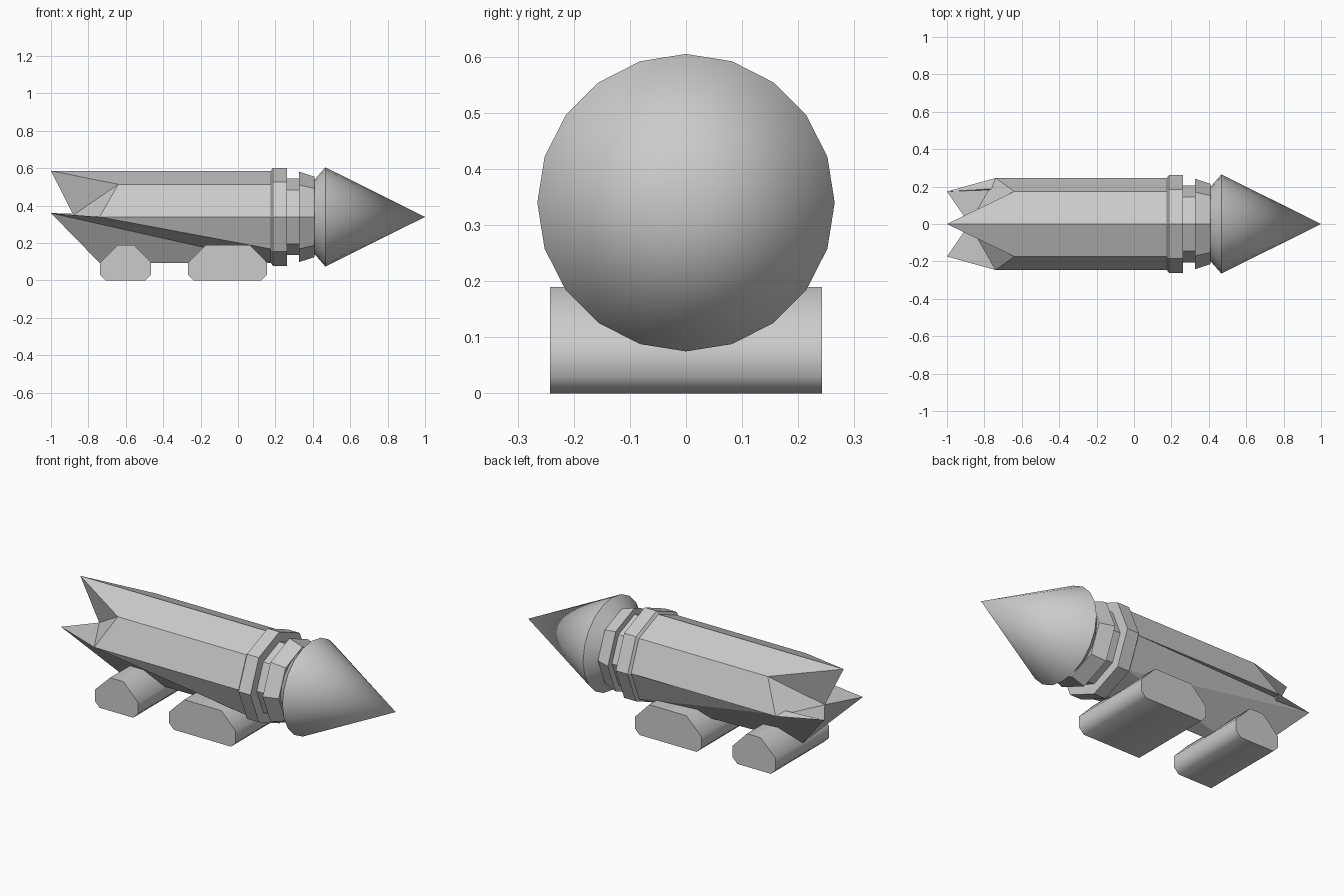
import bpy
import bmesh
from math import sin, cos, radians, tau

if "Cube" in bpy.data.objects:
    bpy.data.objects.remove(bpy.data.objects["Cube"])

AXIS_Z = 0.34


def finish(name, verts, faces, smooth_angle=None):
    mesh = bpy.data.meshes.new(name)
    mesh.from_pydata(verts, [], faces)
    bm = bmesh.new()
    bm.from_mesh(mesh)
    bmesh.ops.recalc_face_normals(bm, faces=bm.faces)
    bm.to_mesh(mesh)
    bm.free()
    if smooth_angle:
        mesh.shade_smooth()
        mesh.set_sharp_from_angle(angle=radians(smooth_angle))
    obj = bpy.data.objects.new(name, mesh)
    bpy.context.collection.objects.link(obj)
    return obj


def ring(x, r, n):
    """Ring of n points around the long axis, starting at the +y side."""
    return [(x, r * cos(tau * i / n), AXIS_Z + r * sin(tau * i / n)) for i in range(n)]


def turned(name, profile, n, tip=None, smooth_angle=None):
    """Closed n-sided solid along x from (x, radius) pairs, optionally pointed."""
    verts = [p for x, r in profile for p in ring(x, r, n)]
    faces = [tuple(range(n))]
    for k in range(len(profile) - 1):
        for i in range(n):
            a, b = k * n + i, k * n + (i + 1) % n
            faces.append((a, b, b + n, a + n))
    last = (len(profile) - 1) * n
    if tip is None:
        faces.append(tuple(range(last, last + n)))
    else:
        verts.append((tip, 0, AXIS_Z))
        faces += [(last + i, last + (i + 1) % n, len(verts) - 1) for i in range(n)]
    return finish(name, verts, faces, smooth_angle)


def foot(name, x0, x1):
    """Chamfered block running across the body."""
    prof = [(x0, 0.096), (x0 + 0.096, 0.19), (x1 - 0.091, 0.19), (x1, 0.096),
            (x1, 0.03), (x1 - 0.03, 0), (x0 + 0.03, 0), (x0, 0.03)]
    n = len(prof)
    verts = [(x, y, z) for y in (-0.242, 0.242) for x, z in prof]
    faces = [tuple(range(n)), tuple(range(n, 2 * n))]
    faces += [(i, (i + 1) % n, (i + 1) % n + n, i + n) for i in range(n)]
    return finish(name, verts, faces, 50)


# Octagonal body with a jagged, pulled-in tail
R = 0.246
front = ring(0.19, R, 8)
tail_x = [-0.74, -0.64, -1.0, -0.64, -0.74, -1.0, -0.74, -1.0]
tail = [(x, p[1], 0.36 if i in (5, 7) else p[2])
        for i, (x, p) in enumerate(zip(tail_x, front))]
body_faces = [tuple(range(8))]
for i in range(8):
    j = (i + 1) % 8
    body_faces += [(i, j, i + 8), (j, j + 8, i + 8), (i + 8, j + 8, 16)]
finish("body", front + tail + [(-0.88, 0, 0.35)], body_faces)

# Neck rings
turned("collar", [(0.175, 0.245), (0.187, 0.262), (0.262, 0.262)], 8)
turned("neck", [(0.25, 0.205), (0.34, 0.205)], 8)
turned("front_collar", [(0.326, 0.242), (0.408, 0.215)], 8)

# Pointed nose
turned("nose_cone", [(0.406, 0.195), (0.467, 0.265)], 20, tip=1.0, smooth_angle=40)

# Feet
foot("rear_foot", -0.738, -0.465)
foot("front_foot", -0.267, 0.155)
